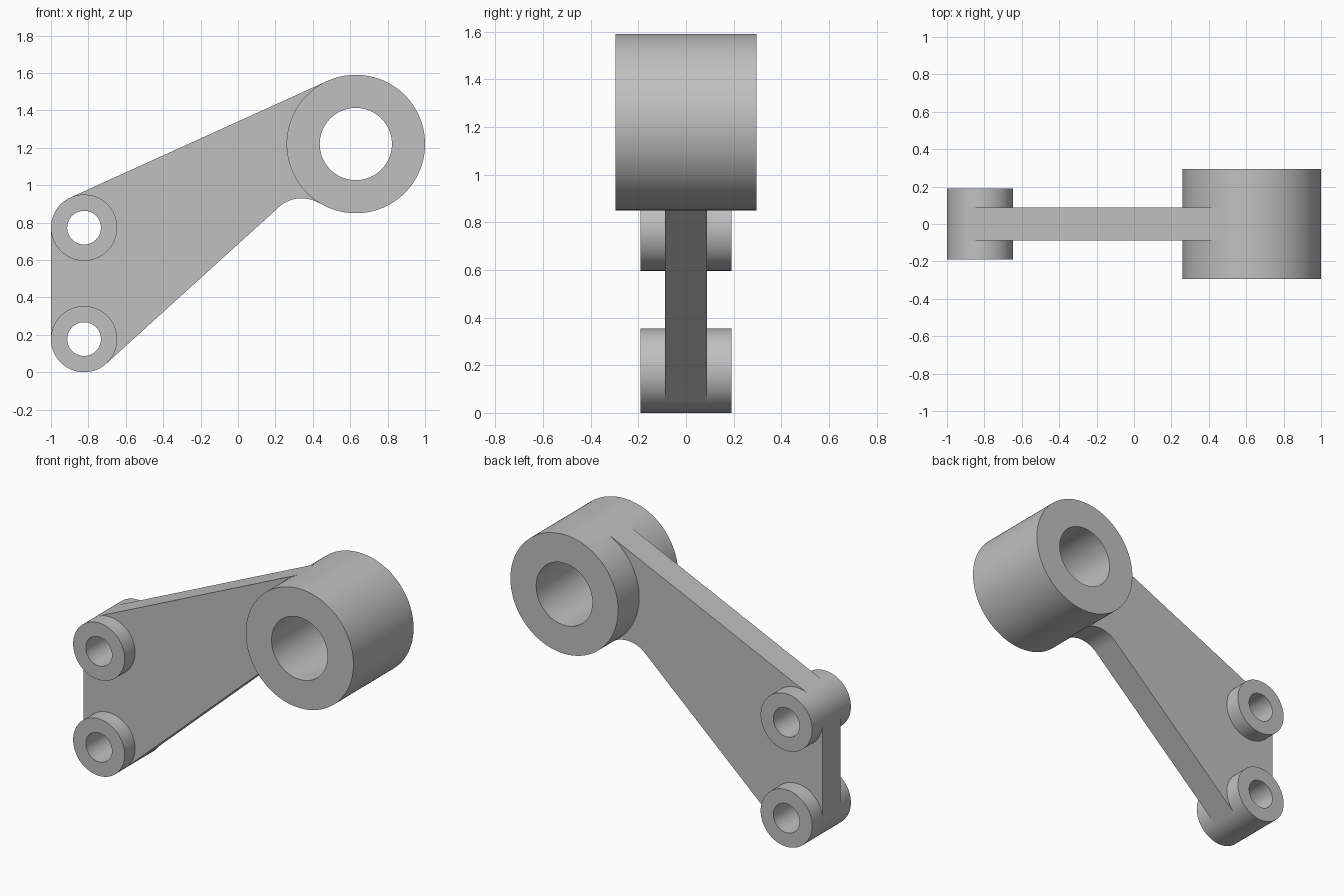
import bpy, bmesh
from math import sin, cos, atan2, asin, hypot, radians, pi

if "Cube" in bpy.data.objects:
    bpy.data.objects.remove(bpy.data.objects["Cube"], do_unlink=True)

COLOUR = (0.53, 0.53, 0.53, 1)
metal = bpy.data.materials.new("plain_grey")
metal.use_nodes = True
metal.diffuse_color = COLOUR
metal.node_tree.nodes["Principled BSDF"].inputs["Base Color"].default_value = COLOUR


def finish(bm, name):
    bmesh.ops.recalc_face_normals(bm, faces=bm.faces)
    mesh = bpy.data.meshes.new(name)
    bm.to_mesh(mesh)
    bm.free()
    mesh.materials.append(metal)
    obj = bpy.data.objects.new(name, mesh)
    bpy.context.collection.objects.link(obj)
    bpy.ops.object.select_all(action='DESELECT')
    obj.select_set(True)
    bpy.context.view_layer.objects.active = obj
    bpy.ops.object.shade_smooth_by_angle(angle=radians(30))


def polar(centre, radius, angle):
    return centre[0] + radius * cos(angle), centre[1] + radius * sin(angle)


def arc(centre, radius, start, end, steps=32):
    return [polar(centre, radius, start + (end - start) * i / steps)
            for i in range(steps + 1)]


def tube(name, centre, outer, inner, half, sides=128):
    """Hollow cylinder lying along y."""
    bm = bmesh.new()
    section = [(outer, -half), (outer, half), (inner, half), (inner, -half)]
    rings = []
    for r, y in section:
        pts = [polar(centre, r, 2 * pi * i / sides) for i in range(sides)]
        rings.append([bm.verts.new((x, y, z)) for x, z in pts])
    for k in range(4):
        a, b = rings[k], rings[(k + 1) % 4]
        for i in range(sides):
            j = (i + 1) % sides
            bm.faces.new((a[i], a[j], b[j], b[i]))
    finish(bm, name)


# Bearing hub and the two bosses
HUB, HUB_R = (0.63, 1.22), 0.37
TOP, LOW, BOSS_R = (-0.823, 0.773), (-0.823, 0.177), 0.177
tube("bearing_hub", HUB, HUB_R, 0.193, 0.295)
tube("upper_boss", TOP, BOSS_R, 0.09, 0.19)
tube("lower_boss", LOW, BOSS_R, 0.09, 0.19)

# Web plate: tangent edges outside, cleared round the bores inside
dx, dz = HUB[0] - TOP[0], HUB[1] - TOP[1]
upper = atan2(dz, dx) + asin((HUB_R - BOSS_R) / hypot(dx, dz)) + pi / 2
FILLET, FILLET_R = (0.34, 0.75), 0.18
dx, dz = FILLET[0] - LOW[0], FILLET[1] - LOW[1]
lower = atan2(dz, dx) + asin((FILLET_R + BOSS_R) / hypot(dx, dz)) - pi / 2
to_hub = atan2(HUB[1] - FILLET[1], HUB[0] - FILLET[0])

outline = [polar(LOW, BOSS_R, lower)]
outline += arc(FILLET, FILLET_R, lower + pi, to_hub, 24)
outline += arc(HUB, HUB_R * 0.8, to_hub + pi, upper)
outline += [polar(HUB, HUB_R, upper), polar(TOP, BOSS_R, upper)]
outline += arc(TOP, BOSS_R * 0.8, upper, -pi)
outline += [polar(TOP, BOSS_R, pi), polar(LOW, BOSS_R, pi)]
outline += arc(LOW, BOSS_R * 0.8, pi, lower)

WEB_HALF = 0.088
bm = bmesh.new()
face = bm.faces.new([bm.verts.new((x, -WEB_HALF, z)) for x, z in outline])
extruded = bmesh.ops.extrude_face_region(bm, geom=[face])["geom"]
bmesh.ops.translate(bm, vec=(0, 2 * WEB_HALF, 0),
                    verts=[v for v in extruded if isinstance(v, bmesh.types.BMVert)])
finish(bm, "web_plate")
